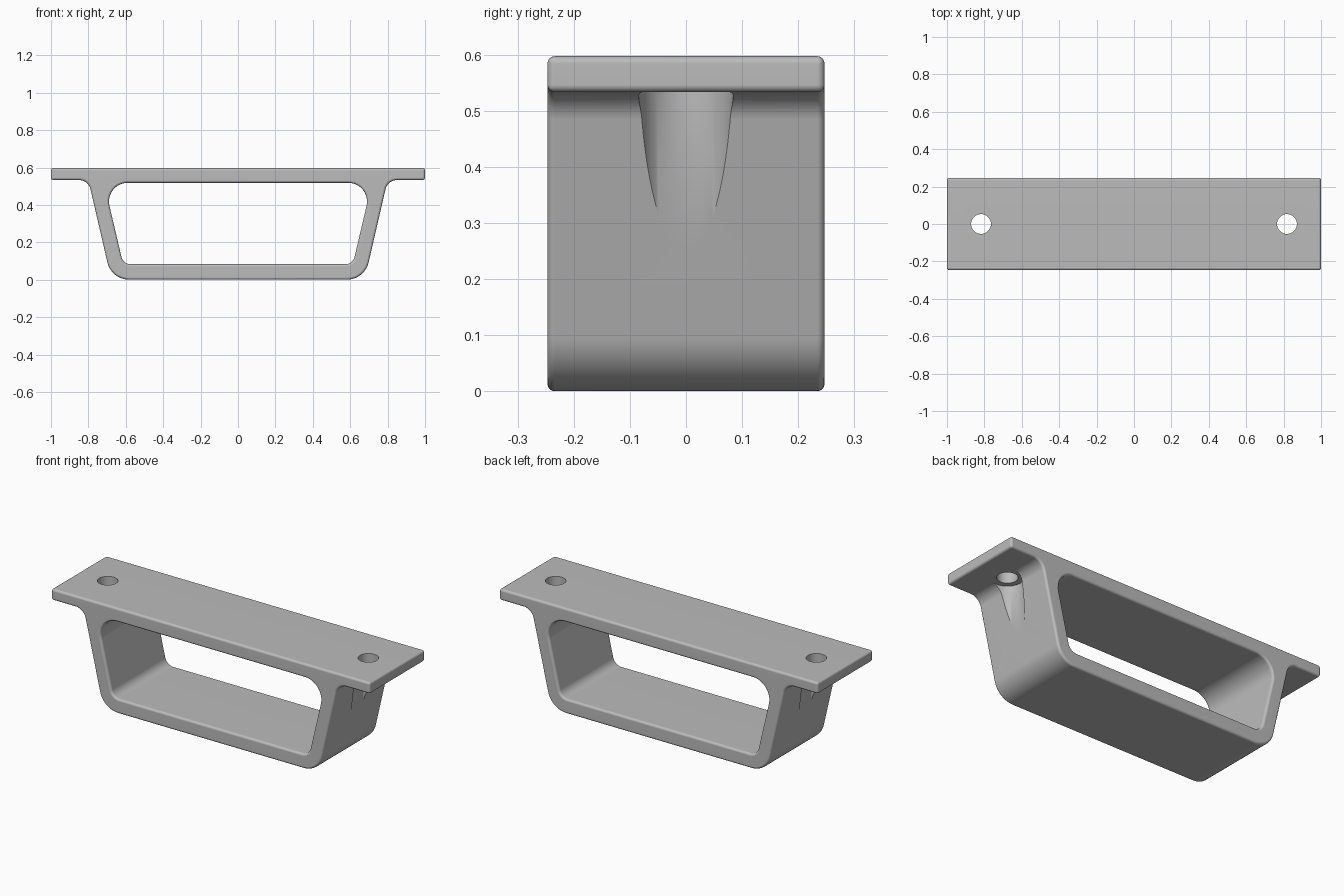
import bpy, bmesh, math
from mathutils import Vector

cube = bpy.data.objects.get("Cube")
if cube:
    bpy.data.objects.remove(cube)

HALF_DEPTH = 0.247
scene = bpy.context.scene.collection

grey = bpy.data.materials.new("plain grey")
grey.use_nodes = True
grey.diffuse_color = (0.5, 0.5, 0.5, 1)
grey.node_tree.nodes["Principled BSDF"].inputs["Base Color"].default_value = (0.5, 0.5, 0.5, 1)


def rounded(corners, steps=10):
    """Turn (x, z, radius) corners into a loop of points with filleted corners."""
    points = []
    for i, (x, z, r) in enumerate(corners):
        here = Vector((x, z))
        if r == 0:
            points.append(here)
            continue
        before = (Vector(corners[i - 1][:2]) - here).normalized()
        after = (Vector(corners[(i + 1) % len(corners)][:2]) - here).normalized()
        half = before.angle(after) / 2
        centre = here + (before + after).normalized() * (r / math.sin(half))
        start = here + before * (r / math.tan(half)) - centre
        end = here + after * (r / math.tan(half)) - centre
        sweep = start.angle(end)
        for k in range(steps + 1):
            t = k / steps
            p = start * math.sin((1 - t) * sweep) + end * math.sin(t * sweep)
            points.append(centre + p / math.sin(sweep))
    return points


def mirrored(half):
    """Close a right-hand half outline with its left-hand mirror."""
    return half + [(-x, z, r) for x, z, r in reversed(half)]


# Side profile: flanged outline and the grip opening, from top to bottom
outline = mirrored([(1, 0.597, 0), (1, 0.533, 0), (0.80, 0.533, 0.063), (0.677, 0, 0.12)])
opening = mirrored([(0.716, 0.518, 0.10), (0.614, 0.083, 0.05)])

bm = bmesh.new()
for loop in (outline, opening):
    verts = [bm.verts.new((p.x, -HALF_DEPTH, p.y)) for p in rounded(loop)]
    for a, b in zip(verts, verts[1:] + verts[:1]):
        bm.edges.new((a, b))
bmesh.ops.triangle_fill(bm, use_beauty=True, edges=bm.edges[:])
bmesh.ops.dissolve_limit(bm, angle_limit=0.01, verts=bm.verts[:], edges=bm.edges[:])
swept = bmesh.ops.extrude_face_region(bm, geom=bm.faces[:], use_keep_orig=True)
moved = [g for g in swept["geom"] if isinstance(g, bmesh.types.BMVert)]
bmesh.ops.translate(bm, verts=moved, vec=(0, 2 * HALF_DEPTH, 0))
bmesh.ops.recalc_face_normals(bm, faces=bm.faces[:])
mesh = bpy.data.meshes.new("handle_bracket")
bm.to_mesh(mesh)
bm.free()
mesh.materials.append(grey)
handle = bpy.data.objects.new("handle_bracket", mesh)
scene.objects.link(handle)

# Soft rounding along all hard edges
bevel = handle.modifiers.new("edge_rounding", "BEVEL")
bevel.width = 0.013
bevel.segments = 4
bevel.limit_method = "ANGLE"
bevel.angle_limit = math.radians(50)
bevel.use_clamp_overlap = False

# Screw holes through the flange, with driver clearance grooves down the legs
cutters = []


def cut(name, x, radius, bottom, top):
    bpy.ops.mesh.primitive_cylinder_add(vertices=64, radius=radius, depth=top - bottom,
                                        location=(x, 0, (top + bottom) / 2))
    cutter = bpy.context.object
    cutter.name = name
    cutter.hide_render = True
    cutter.data.materials.append(grey)
    mod = handle.modifiers.new(name, "BOOLEAN")
    mod.operation = "DIFFERENCE"
    mod.solver = "EXACT"
    mod.object = cutter
    cutters.append(cutter)


for side, s in (("left", 1), ("right", -1)):
    cut(side + "_driver_groove", s * 0.818, 0.084, 0.15, 0.533)
    cut(side + "_screw_hole", s * 0.818, 0.053, 0.45, 0.7)

# Bake the modifiers, drop the cutters and smooth the rounded surfaces
bpy.context.view_layer.update()
graph = bpy.context.evaluated_depsgraph_get()
baked = bpy.data.meshes.new_from_object(handle.evaluated_get(graph))
handle.modifiers.clear()
handle.data = baked
for cutter in cutters:
    bpy.data.objects.remove(cutter)

bpy.ops.object.select_all(action="DESELECT")
bpy.context.view_layer.objects.active = handle
handle.select_set(True)
bpy.ops.object.shade_smooth_by_angle(angle=math.radians(35))
weighted = handle.modifiers.new("clean_shading", "WEIGHTED_NORMAL")
weighted.keep_sharp = True
